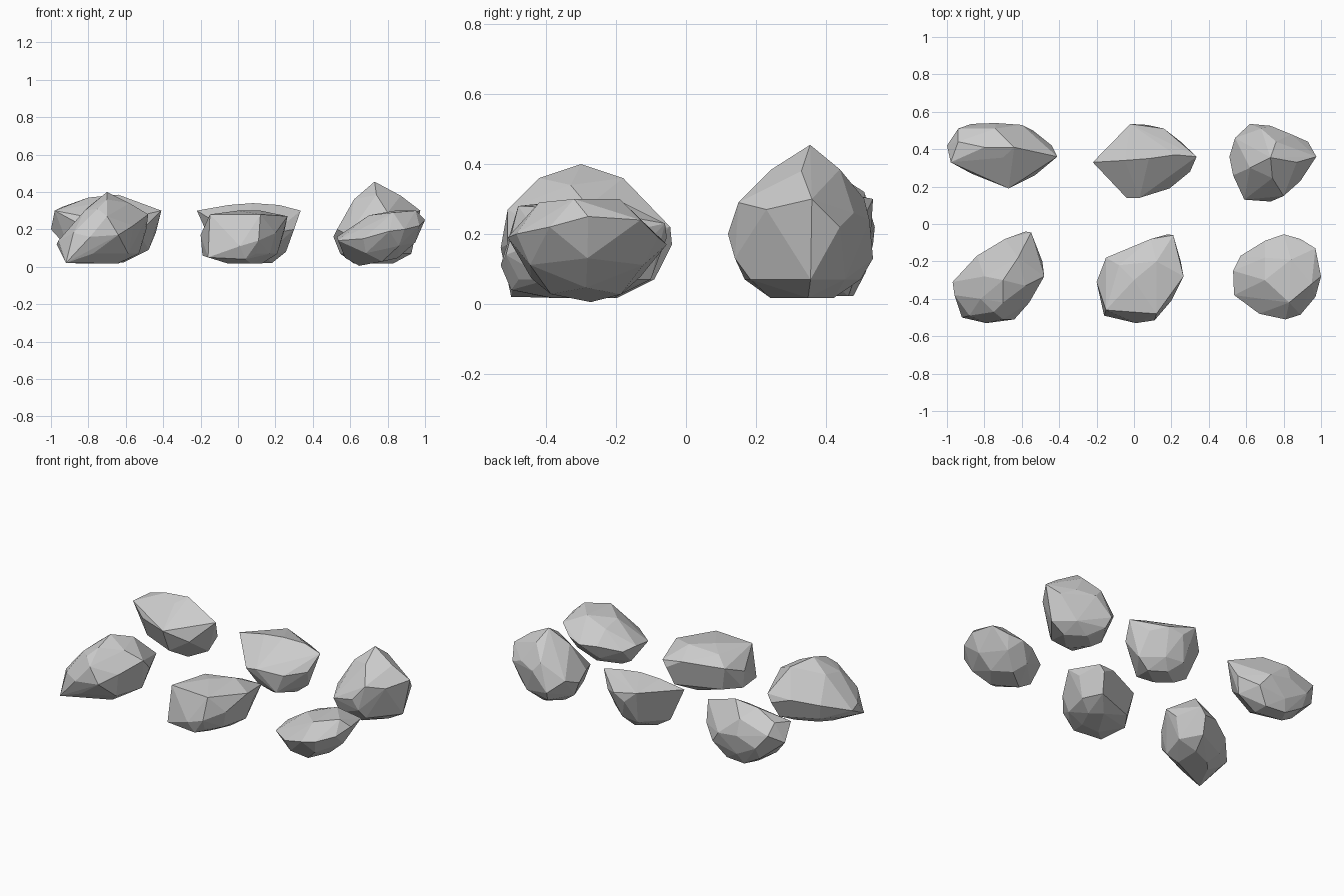
import bpy, bmesh, math


def rock(name, crown, rim, foot, scale=0.8, low=0.08, tilt=0.0):
    """Faceted stone: hull of crown points, an uneven rim and two rounded foot rings."""
    cx, cy = foot
    pts = list(crown) + list(rim)
    for i, (x, y, z) in enumerate(rim):
        if i % 2 == 0:
            px = cx + (x - cx) * scale
            pts.append((px, cy + (y - cy) * scale, min(z, low + tilt * (px - cx))))
        if i % 3 == 0:
            px = cx + (x - cx) * scale * 0.55
            pts.append((px, cy + (y - cy) * scale * 0.55, low * 0.25 + tilt * (px - cx)))
    bm = bmesh.new()
    for p in pts:
        bm.verts.new((p[0], p[1], max(p[2], 0.005)))
    res = bmesh.ops.convex_hull(bm, input=bm.verts[:])
    inner = {g for g in res["geom_interior"] + res["geom_unused"]
             if isinstance(g, bmesh.types.BMVert)}
    bmesh.ops.delete(bm, geom=list(inner), context="VERTS")
    # merge nearly flat neighbours into larger facets
    bmesh.ops.dissolve_limit(bm, angle_limit=math.radians(4),
                             verts=bm.verts[:], edges=bm.edges[:])
    bmesh.ops.recalc_face_normals(bm, faces=bm.faces[:])
    mesh = bpy.data.meshes.new(name)
    bm.to_mesh(mesh)
    bm.free()
    bpy.context.collection.objects.link(bpy.data.objects.new(name, mesh))


# back row: long ridged stone, undercut at the front
rock("rock_back_left",
     [(-.80, .41, .37), (-.64, .41, .385), (-.94, .44, .32), (-.74, .51, .32), (-.70, .355, .35)],
     [(-.98, .33, .30), (-1, .42, .20), (-.94, .51, .26), (-.87, .535, .17),
      (-.74, .54, .22), (-.6, .53, .20), (-.54, .5, .12), (-.44, .42, .18),
      (-.41, .36, .30), (-.53, .26, .18), (-.67, .19, .24), (-.87, .27, .24)],
     (-.67, .44), .74, .09)

# back row: flat-topped stone with an overhanging tip
rock("rock_back_middle",
     [(-.05, .34, .33), (.08, .35, .34), (.22, .37, .33), (.14, .19, .06)],
     [(-.22, .33, .30), (-.03, .47, .20), (-.02, .535, .30), (.07, .53, .22),
      (.16, .51, .25), (.25, .44, .22), (.335, .36, .30), (.30, .28, .2),
      (.19, .19, .18), (.03, .14, .2), (-.04, .14, .19), (-.13, .23, .24)],
     (.09, .33), .68, .08)

# back row: peaked stone
rock("rock_back_right",
     [(.73, .355, .455), (.62, .3, .36), (.76, .44, .385), (.74, .245, .385), (.87, .33, .38)],
     [(.51, .36, .16), (.53, .26, .2), (.59, .13, .17), (.73, .12, .2),
      (.80, .15, .29), (.89, .23, .27), (.975, .36, .30), (.93, .44, .22),
      (.84, .48, .26), (.73, .525, .24), (.62, .535, .13), (.54, .46, .2),
      (.68, .51, .30), (.76, .14, .13), (.9, .42, .14)],
     (.71, .34), .82, .07)

# front row: tall domed stone with a low front corner
rock("rock_front_left",
     [(-.70, -.30, .40), (-.82, -.40, .30), (-.62, -.18, .36), (-.70, -.42, .36),
      (-.75, -.47, .31), (-.58, -.33, .34), (-.80, -.28, .32), (-.70, -.51, .27)],
     [(-.97, -.31, .12), (-.96, -.38, .14), (-.92, -.5, .02), (-.88, -.49, .18),
      (-.79, -.53, .16), (-.64, -.51, .17), (-.56, -.42, .22), (-.48, -.28, .28),
      (-.49, -.2, .2), (-.55, -.045, .22), (-.58, -.04, .17), (-.69, -.08, .2),
      (-.84, -.17, .17)],
     (-.71, -.32), .82, .07)

# front row: blocky stone with a flat top
rock("rock_front_middle",
     [(.0, -.3, .30), (.12, -.2, .30), (-.08, -.22, .28),
      (-.19, -.31, .06), (.04, -.5, .04)],
     [(-.15, -.46, .28), (-.2, -.31, .17), (-.15, -.18, .22), (.09, -.08, .24),
      (.18, -.055, .19), (.21, -.06, .23), (.25, -.2, .20), (.265, -.28, .27),
      (.2, -.41, .18), (.12, -.48, .28), (.11, -.515, .14), (.01, -.53, .11),
      (-.16, -.49, .05)],
     (.03, -.31), .82, .07)

# front row: rounded pebble tilted up to the right
rock("rock_front_right",
     [(.70, -.3, .275), (.83, -.42, .29), (.84, -.19, .30), (.95, -.32, .30), (.70, -.18, .25)],
     [(.53, -.25, .16), (.535, -.38, .14), (.67, -.48, .15), (.81, -.51, .19),
      (.89, -.485, .2), (.97, -.39, .22), (1, -.28, .25), (.97, -.13, .24),
      (.89, -.08, .19), (.8, -.055, .17), (.7, -.09, .17), (.57, -.17, .14)],
     (.74, -.29), .8, .085, .22)
